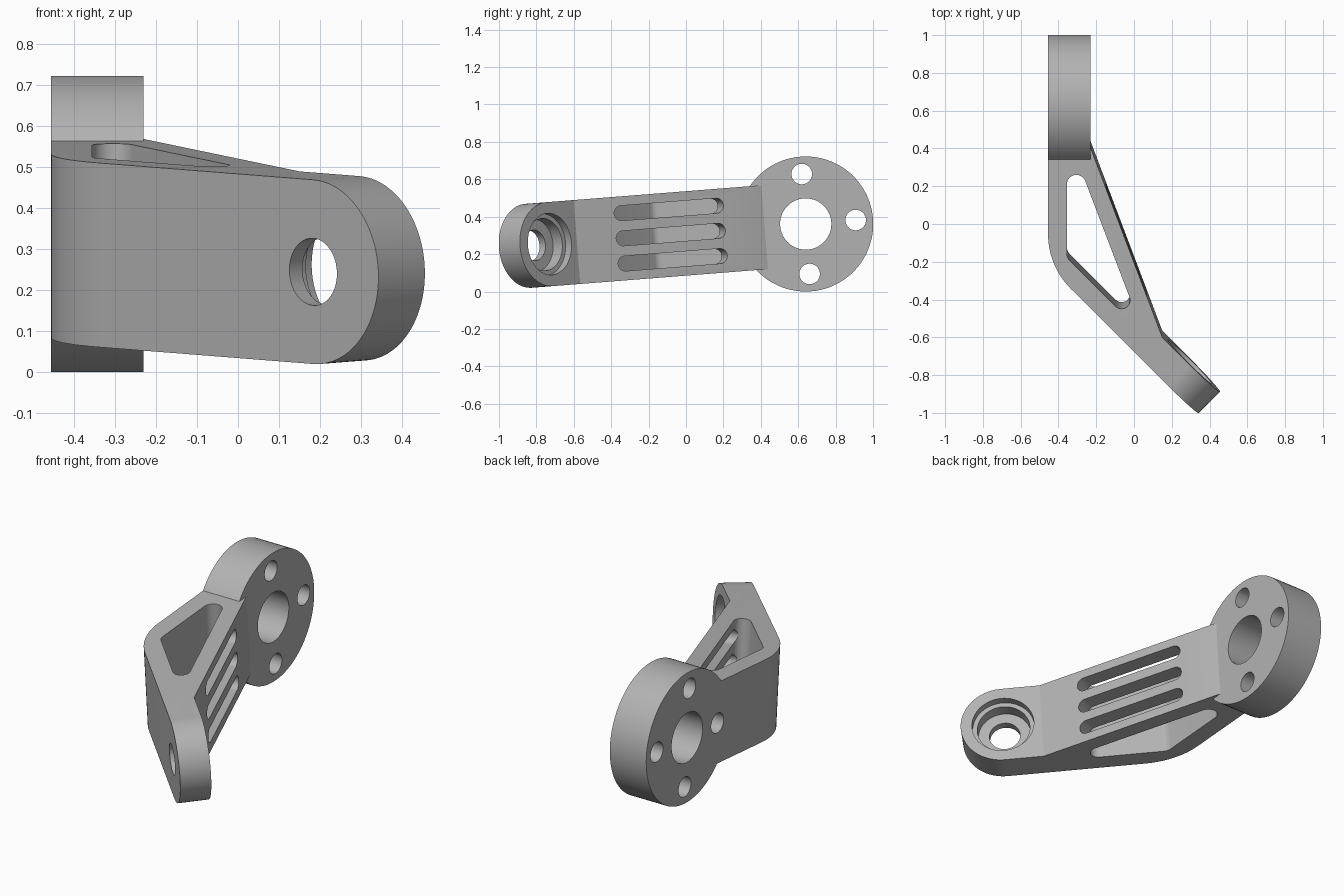
import bpy, bmesh, math
from mathutils import Vector, Matrix

old = bpy.data.objects.get("Cube")
if old:
    bpy.data.objects.remove(old, do_unlink=True)

grey = bpy.data.materials.new("satin_grey")
grey.use_nodes = True
grey.diffuse_color = (0.45, 0.45, 0.45, 1)
grey.node_tree.nodes["Principled BSDF"].inputs["Base Color"].default_value = (0.45, 0.45, 0.45, 1)

X, Y, Z = Vector((1, 0, 0)), Vector((0, 1, 0)), Vector((0, 0, 1))


def prism(name, points, low, high, origin=(0, 0, 0), axes=(X, Y, Z)):
    """Extrude a 2D outline along the third axis of a frame."""
    a, b, c = axes
    o = Vector(origin)
    bm = bmesh.new()
    face = bm.faces.new([bm.verts.new(o + a * p[0] + b * p[1] + c * low) for p in points])
    top = bmesh.ops.extrude_face_region(bm, geom=[face])["geom"]
    bmesh.ops.translate(bm, vec=c * (high - low),
                        verts=[v for v in top if isinstance(v, bmesh.types.BMVert)])
    bmesh.ops.recalc_face_normals(bm, faces=bm.faces)
    mesh = bpy.data.meshes.new(name)
    bm.to_mesh(mesh)
    bm.free()
    mesh.materials.append(grey)
    obj = bpy.data.objects.new(name, mesh)
    bpy.context.collection.objects.link(obj)
    return obj


def arc(cx, cy, r, start, end, steps):
    angles = [math.radians(start + (end - start) * i / steps) for i in range(steps + 1)]
    return [(cx + r * math.cos(t), cy + r * math.sin(t)) for t in angles]


def circle(r, cx=0, cy=0, steps=64):
    return arc(cx, cy, r, 0, 360, steps)[:-1]


def rounded(corners, steps=12):
    """Outline with a fillet radius on each (x, y, radius) corner."""
    out = []
    for i, (x, y, r) in enumerate(corners):
        p = Vector((x, y))
        if r == 0:
            out.append((x, y))
            continue
        d1 = (Vector(corners[i - 1][:2]) - p).normalized()
        d2 = (Vector(corners[(i + 1) % len(corners)][:2]) - p).normalized()
        half = d1.angle(d2) / 2
        centre = p + (d1 + d2).normalized() * (r / math.sin(half))
        s = p + d1 * (r / math.tan(half)) - centre
        e = p + d2 * (r / math.tan(half)) - centre
        turn = s.angle_signed(e)
        for k in range(steps + 1):
            t = -turn * k / steps
            out.append((centre.x + s.x * math.cos(t) - s.y * math.sin(t),
                        centre.y + s.x * math.sin(t) + s.y * math.cos(t)))
    return out


def combine(target, tool, operation="DIFFERENCE"):
    tool.hide_render = True
    mod = target.modifiers.new("shape", "BOOLEAN")
    mod.operation, mod.solver, mod.object = operation, "EXACT", tool
    bpy.context.view_layer.objects.active = target
    bpy.ops.object.modifier_apply(modifier=mod.name)
    bpy.data.objects.remove(tool, do_unlink=True)


# Bent arm, left a little long at the tip
half = 0.225
bracket = prism("bracket", rounded([
    (-0.455, 0.45, 0), (-0.455, -0.208, 0.41), (0.362, -1.025, 0), (0.475, -0.912, 0),
    (0.15, -0.587, 0), (-0.23, 0.42, 0), (-0.26, 0.45, 0)], 20), -half, half)

# Three-sided lightening pocket through the arm
combine(bracket, prism("pocket", rounded([
    (-0.355, 0.499, 0.05), (-0.355, -0.164, 0.05), (0.051, -0.57, 0.045)]), -0.4, 0.4))

# Three slots through the inner wall
along = Vector((-0.38, 1.007, 0)).normalized()
outward = along.cross(Z)
reach, r = 0.273, 0.04
for level in (-0.135, 0, 0.135):
    outline = arc(reach, level, r, -90, 90, 16) + arc(-reach, level, r, 90, 270, 16)
    combine(bracket, prism("slot", outline, -0.105, 0.1,
                           (-0.04, -0.0835, 0), (along, Z, outward)))

# Rounded tip with a stepped bore
side = Vector((1, -1, 0)).normalized()
normal = Vector((1, 1, 0)).normalized()
tip = ((0.183, -0.846, 0), (side, Z, normal))
corner = arc(0, 0, half, 90, -90, 48) + [(0, -0.35), (0.35, -0.35), (0.35, 0.35), (0, 0.35)]
combine(bracket, prism("tip_trim", corner, -0.1, 0.3, *tip))
for radius, floor in ((0.082, -0.1), (0.14, 0.045), (0.165, 0.115)):
    combine(bracket, prism("bore", circle(radius), floor, 0.25, *tip))

# Round hub with a centre hole and four bolt holes
hub = ((0, 0.64, 0), (Y, Z, X))
combine(bracket, prism("hub", circle(0.361, steps=96), -0.455, -0.23, *hub), "UNION")
combine(bracket, prism("centre_hole", circle(0.137), -0.6, 0, *hub))
for i in range(4):
    t = math.radians(90 * i)
    end = -0.237 if i == 2 else 0
    hole = circle(0.055, 0.268 * math.cos(t), 0.268 * math.sin(t), 40)
    combine(bracket, prism("bolt_hole", hole, -0.6, end, *hub))

# Tilt about the hub axis and stand on the ground
bracket.data.transform(Matrix.Translation((0, 0.64, 0.361)) @ Matrix.Rotation(math.radians(4.5), 4, "X")
                       @ Matrix.Translation((0, -0.64, 0)))
bpy.ops.object.select_all(action="DESELECT")
bracket.select_set(True)
bpy.context.view_layer.objects.active = bracket
bpy.ops.object.shade_smooth_by_angle(angle=math.radians(20))
